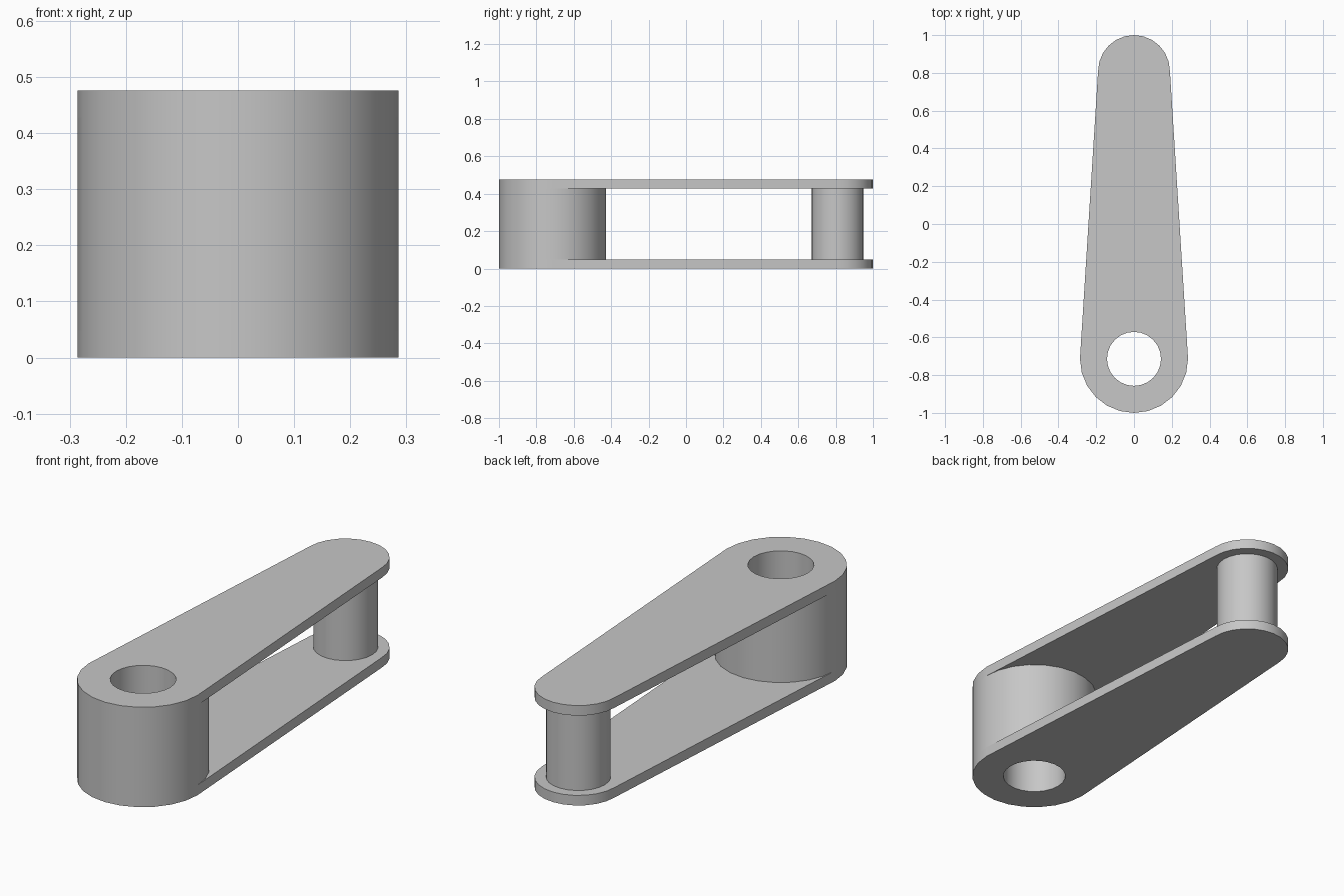
import bpy, bmesh
from math import sin, cos, pi, radians

cube = bpy.data.objects.get("Cube")
if cube:
    bpy.data.objects.remove(cube, do_unlink=True)

SIDES = 24
BIG_Y, BIG_R = -0.714, 0.286      # boss end
SMALL_Y, SMALL_R = 0.81, 0.19     # pin end
BORE_R, PIN_R = 0.143, 0.14
HEIGHT, PLATE = 0.476, 0.048

grey = bpy.data.materials.new("plain grey")
grey.use_nodes = True
colour = (0.57, 0.57, 0.57, 1)
grey.diffuse_color = colour
grey.node_tree.nodes["Principled BSDF"].inputs["Base Color"].default_value = colour


def arc(y, r, start=0, steps=SIDES):
    """Points on a circle, counter-clockwise from step `start`."""
    angles = [2 * pi * (start + i) / SIDES for i in range(steps)]
    return [(r * cos(a), y + r * sin(a)) for a in angles]


def ring(bm, points, z):
    return [bm.verts.new((x, y, z)) for x, y in points]


def wall(bm, low, high, inward=False):
    for i in range(len(low)):
        j = (i + 1) % len(low)
        quad = [low[i], low[j], high[j], high[i]]
        bm.faces.new(quad[::-1] if inward else quad)


def finish(name, bm):
    mesh = bpy.data.meshes.new(name)
    bm.to_mesh(mesh)
    bm.free()
    mesh.materials.append(grey)
    obj = bpy.data.objects.new(name, mesh)
    bpy.context.collection.objects.link(obj)
    bpy.ops.object.select_all(action='DESELECT')
    obj.select_set(True)
    bpy.context.view_layer.objects.active = obj
    bpy.ops.object.shade_smooth_by_angle(angle=radians(30))


def side_plate(name, z):
    """Tapered plate with round ends and a bore through the big end."""
    bm = bmesh.new()
    half = SIDES // 2
    outline = arc(SMALL_Y, SMALL_R, 0, half + 1) + arc(BIG_Y, BIG_R, half, half + 1)
    edges = []
    for points in (outline, arc(BIG_Y, BORE_R)):
        verts = ring(bm, points, z)
        edges += [bm.edges.new((verts[i - 1], verts[i])) for i in range(len(verts))]
    bmesh.ops.triangle_fill(bm, edges=edges, use_beauty=True, use_dissolve=False)
    grown = bmesh.ops.extrude_face_region(bm, geom=bm.faces[:], use_keep_orig=True)
    top = [v for v in grown["geom"] if isinstance(v, bmesh.types.BMVert)]
    bmesh.ops.translate(bm, verts=top, vec=(0, 0, PLATE))
    bmesh.ops.recalc_face_normals(bm, faces=bm.faces[:])
    finish(name, bm)


def tube(name, y, outer, bore=None):
    """Open-ended cylinder between the plates, with an optional bore."""
    bm = bmesh.new()
    for r, inward in ((outer, False), (bore, True)):
        if r:
            points = arc(y, r)
            wall(bm, ring(bm, points, PLATE), ring(bm, points, HEIGHT - PLATE), inward)
    finish(name, bm)


side_plate("bottom_plate", 0)
side_plate("top_plate", HEIGHT - PLATE)
tube("bored_boss", BIG_Y, BIG_R, BORE_R)
tube("end_pin", SMALL_Y, PIN_R)
